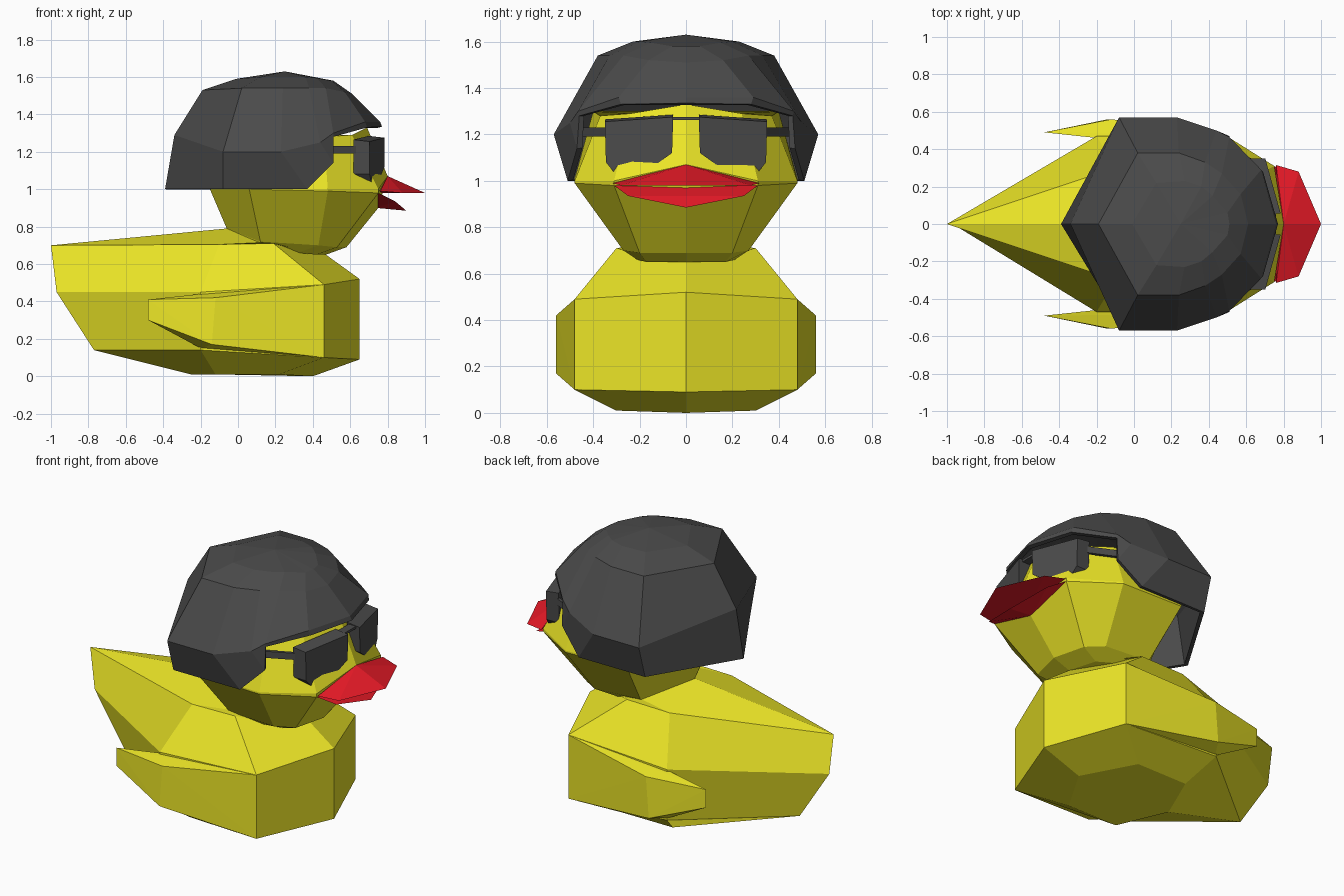
import bpy, bmesh


def material(name, rgb):
    m = bpy.data.materials.new(name)
    m.diffuse_color = (*rgb, 1)
    return m


YELLOW = material("yellow", (0.84, 0.79, 0.02))
RED = material("red", (0.8, 0.01, 0.02))
DARK = material("dark_grey", (0.07, 0.07, 0.07))


def finish(name, bm, mat):
    bmesh.ops.remove_doubles(bm, verts=bm.verts[:], dist=0.0005)
    bmesh.ops.recalc_face_normals(bm, faces=bm.faces[:])
    me = bpy.data.meshes.new(name)
    bm.to_mesh(me)
    bm.free()
    me.materials.append(mat)
    ob = bpy.data.objects.new(name, me)
    bpy.context.collection.objects.link(ob)
    return ob


def loft(name, half_rings, mat, cap_bottom=True, cap_top=True):
    """Skin stacked half outlines (y >= 0) after mirroring each across y = 0."""
    bm = bmesh.new()
    rings = []
    for half in half_rings:
        full = half + [(x, -y, z) for x, y, z in reversed(half[1:-1])]
        rings.append([bm.verts.new(p) for p in full])
    n = len(rings[0])
    for a, b in zip(rings, rings[1:]):
        for i in range(n):
            j = (i + 1) % n
            bm.faces.new((a[i], a[j], b[j], b[i]))
    if cap_bottom:
        bm.faces.new(rings[0][::-1])
    if cap_top:
        bm.faces.new(rings[-1])
    return finish(name, bm, mat)


def hull(name, points, mat):
    bm = bmesh.new()
    vs = [bm.verts.new(p) for p in points]
    r = bmesh.ops.convex_hull(bm, input=vs)
    loose = [v for v in bm.verts if not v.link_faces]
    bmesh.ops.delete(bm, geom=loose, context='VERTS')
    return finish(name, bm, mat)


def both(points):
    return points + [(x, -y, z) for x, y, z in points if y]


# Body with raised pointed tail
loft("body", [
    [(0.40, 0, 0), (0.22, 0.30, 0.01), (-0.12, 0.30, 0.01), (-0.25, 0, 0.01)],
    [(0.65, 0, 0.09), (0.46, 0.48, 0.10), (-0.20, 0.47, 0.14), (-0.77, 0, 0.14)],
    [(0.65, 0, 0.52), (0.46, 0.48, 0.49), (-0.20, 0.47, 0.45), (-0.97, 0, 0.45)],
    [(0.47, 0, 0.65), (0.19, 0.30, 0.71), (-0.10, 0.30, 0.705), (-1.0, 0, 0.70)],
    [(0.47, 0, 0.65), (0.40, 0.17, 0.66), (0.12, 0.26, 0.715), (-0.06, 0, 0.79)],
], YELLOW)

# Head
loft("head", [
    [(0.47, 0, 0.65), (0.42, 0.17, 0.65), (0.32, 0.21, 0.66), (0.12, 0.26, 0.705), (-0.06, 0, 0.78)],
    [(0.58, 0, 0.69), (0.53, 0.20, 0.69), (0.43, 0.27, 0.70), (0.12, 0.27, 0.72), (-0.06, 0, 0.79)],
    [(0.75, 0, 0.90), (0.75, 0.31, 0.98), (0.48, 0.48, 0.99), (0.06, 0.48, 1.0), (-0.15, 0, 1.0)],
    [(0.80, 0, 1.07), (0.75, 0.31, 1.0), (0.48, 0.48, 1.0), (0.06, 0.48, 1.01), (-0.15, 0, 1.01)],
    [(0.69, 0, 1.33), (0.61, 0.24, 1.29), (0.46, 0.37, 1.28), (0.06, 0.40, 1.30), (-0.15, 0, 1.30)],
], YELLOW)

# Helmet shell: rim, widest line, shoulder, crown
helmet = loft("helmet", [
    [(-0.39, 0, 1.0), (-0.08, 0.51, 1.0), (0.37, 0.51, 1.0), (0.51, 0.47, 1.14),
     (0.51, 0.46, 1.28), (0.69, 0.28, 1.33), (0.77, 0, 1.335)],
    [(-0.34, 0, 1.29), (-0.08, 0.57, 1.20), (0.23, 0.57, 1.20), (0.44, 0.50, 1.25),
     (0.51, 0.465, 1.30), (0.68, 0.29, 1.36), (0.76, 0, 1.36)],
    [(-0.19, 0, 1.53), (0.02, 0.38, 1.54), (0.24, 0.38, 1.54), (0.38, 0.33, 1.54),
     (0.47, 0.27, 1.54), (0.57, 0.16, 1.52), (0.61, 0, 1.51)],
    [(-0.01, 0, 1.59), (0.12, 0.22, 1.60), (0.27, 0.23, 1.60), (0.36, 0.20, 1.60),
     (0.42, 0.15, 1.595), (0.50, 0.06, 1.58), (0.51, 0, 1.58)],
    [(0.25, 0, 1.63)] * 7,
], DARK, cap_bottom=False, cap_top=False)
shell = helmet.modifiers.new("shell", 'SOLIDIFY')
shell.thickness = 0.025
shell.offset = -1

# Beak halves
hull("upper_beak", both([(0.80, 0, 1.07), (0.75, 0, 0.98), (1.0, 0, 0.98),
                         (0.76, 0.315, 0.99), (0.88, 0.28, 0.98)]), RED)
hull("lower_beak", both([(0.75, 0, 0.98), (0.74, 0, 0.90), (0.90, 0, 0.885),
                         (0.75, 0.31, 0.98), (0.84, 0.25, 0.935)]), RED)

# Sunglass lens outline (y, z)
LENS = [(0.055, 1.275), (0.06, 1.12), (0.13, 1.07), (0.305, 1.03),
        (0.345, 1.08), (0.35, 1.255)]

for s, side in ((1, "left"), (-1, "right")):
    # Wing swept back to a blunt tip
    hull(side + "_wing", [(x, s * y, z) for x, y, z in (
        (0.46, 0.48, 0.49), (0.46, 0.48, 0.10), (-0.12, 0.56, 0.42),
        (-0.14, 0.56, 0.17), (-0.48, 0.49, 0.41), (-0.48, 0.49, 0.30),
        (-0.20, 0.46, 0.44), (-0.20, 0.46, 0.15))], YELLOW)
    # Lens, wrapped around the face
    front = [(0.80 - 0.28 * y, s * y, z) for y, z in LENS]
    back = [(x - 0.085, y, z + 0.01 * (z > 1.2)) for x, y, z in front]
    hull(side + "_lens", front + back, DARK)
    # Temple arm running under the helmet
    hull(side + "_temple", [(x, s * (y + d), z) for x, y in ((0.63, 0.33), (0.42, 0.43))
                            for d in (0, 0.02) for z in (1.19, 1.23)], DARK)

# Bridge between the lenses
hull("glasses_bridge", [(x, y, z) for x in (0.71, 0.76) for y in (-0.07, 0.07)
                        for z in (1.262, 1.276)], DARK)
